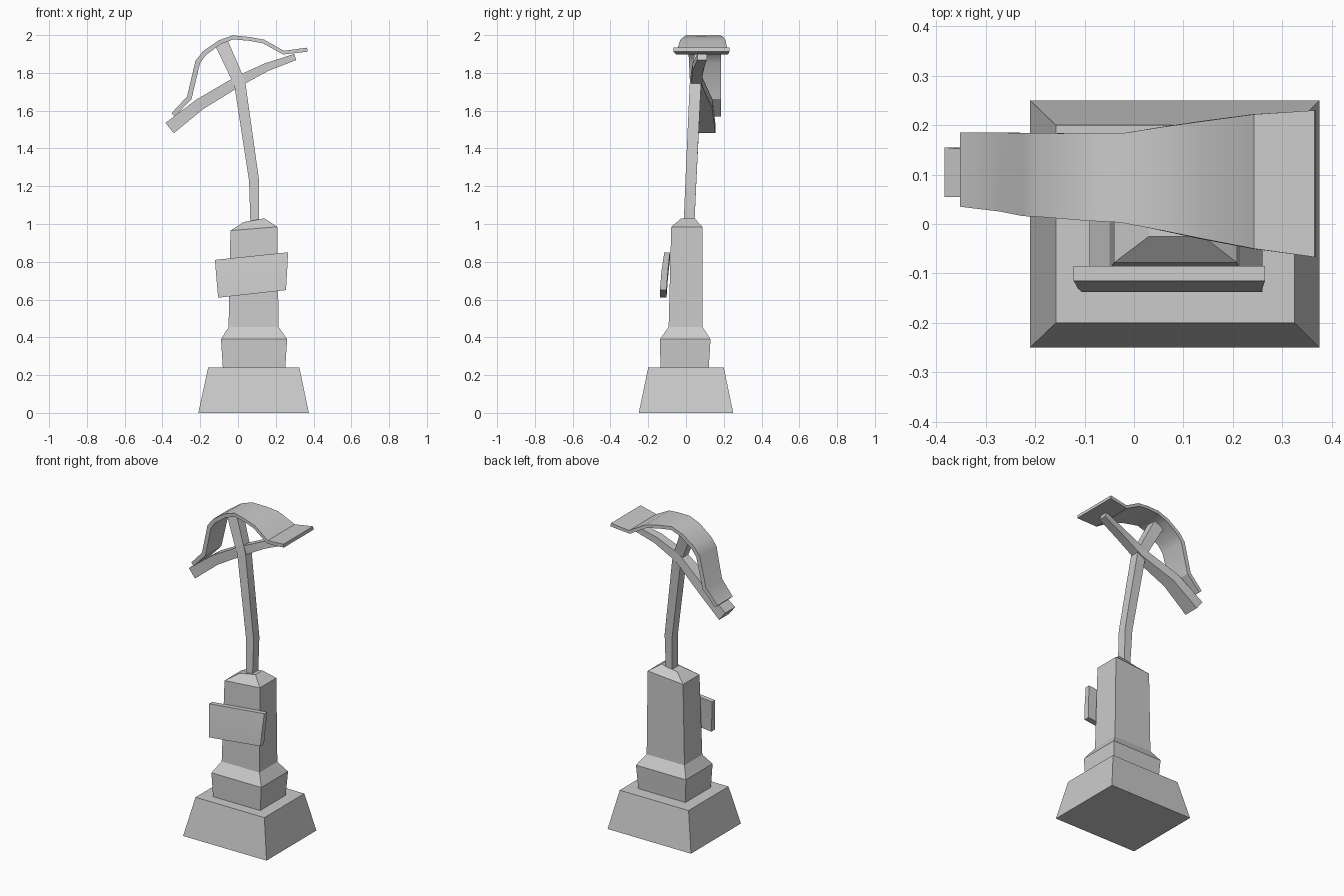
import bpy, bmesh, math
from mathutils import Vector


def loft(name, rings, smooth=False):
    """Join four-cornered rings into a capped solid."""
    bm = bmesh.new()
    loops = [[bm.verts.new(p) for p in ring] for ring in rings]
    for a, b in zip(loops, loops[1:]):
        for i in range(4):
            j = (i + 1) % 4
            bm.faces.new((a[i], a[j], b[j], b[i]))
    bm.faces.new(loops[0][::-1])
    bm.faces.new(loops[-1])
    bmesh.ops.recalc_face_normals(bm, faces=bm.faces)
    mesh = bpy.data.meshes.new(name)
    bm.to_mesh(mesh)
    bm.free()
    obj = bpy.data.objects.new(name, mesh)
    bpy.context.collection.objects.link(obj)
    if smooth:
        bpy.ops.object.select_all(action='DESELECT')
        obj.select_set(True)
        bpy.context.view_layer.objects.active = obj
        bpy.ops.object.shade_smooth_by_angle(angle=math.radians(30))
    return obj


def level(z, x0, x1, y0, y1, tilt=0.0):
    """Rectangular ring around a block; tilt lifts its right side."""
    return [(x0, y0, z - tilt), (x1, y0, z + tilt), (x1, y1, z + tilt), (x0, y1, z - tilt)]


def beam(name, path, smooth=True):
    """Strip swept along an x-z path; points are (x, z, thickness, y0, y1)."""
    pts = [Vector((p[0], p[1])) for p in path]
    rings = []
    for i, (x, z, t, y0, y1) in enumerate(path):
        before = (pts[i] - pts[i - 1]).normalized() if i else None
        after = (pts[i + 1] - pts[i]).normalized() if i < len(pts) - 1 else None
        d = ((before or after) + (after or before)).normalized()
        nx, nz = -d.y * t / 2, d.x * t / 2
        rings.append([(x + nx, y0, z + nz), (x + nx, y1, z + nz),
                      (x - nx, y1, z - nz), (x - nx, y0, z - nz)])
    return loft(name, rings, smooth)


# Tapered foot block
loft("base", [level(0, -0.21, 0.375, -0.25, 0.25),
              level(0.24, -0.158, 0.325, -0.2, 0.2)])

# Stepped pedestal with sloping cap
loft("pedestal", [level(0.235, -0.08, 0.25, -0.135, 0.12),
                  level(0.39, -0.09, 0.26, -0.138, 0.13),
                  level(0.455, -0.05, 0.215, -0.092, 0.087),
                  level(0.975, -0.04, 0.208, -0.078, 0.087, 0.01),
                  level(1.02, 0.03, 0.14, -0.025, 0.045, 0.01)])

# Slightly bowed, crooked sign on the front
loft("plaque", [level(0.63, -0.105, 0.254, -0.138, -0.103, 0.02),
                level(0.73, -0.114, 0.26, -0.13, -0.096, 0.02),
                level(0.83, -0.122, 0.265, -0.115, -0.085, 0.02)], True)

# Bent handle
beam("pole", [(0.088, 1.01, 0.045, -0.012, 0.045),
              (0.085, 1.23, 0.053, -0.003, 0.055),
              (0.01, 1.74, 0.06, 0.02, 0.08),
              (-0.02, 1.81, 0.065, 0.03, 0.09),
              (-0.092, 1.968, 0.072, 0.06, 0.125)])

# Tapering crosspiece
beam("crosspiece", [(-0.362, 1.508, 0.07, 0.055, 0.155),
                    (-0.2, 1.635, 0.062, 0.055, 0.14),
                    (0.0, 1.755, 0.056, 0.025, 0.085),
                    (0.15, 1.83, 0.044, 0.035, 0.09),
                    (0.303, 1.884, 0.034, 0.06, 0.11)])

# Arched sheet, flaring toward the right
beam("arched_sheet", [(-0.343, 1.578, 0.025, 0.035, 0.185),
                      (-0.258, 1.668, 0.027, 0.025, 0.185),
                      (-0.213, 1.858, 0.027, 0.016, 0.184),
                      (-0.177, 1.905, 0.025, 0.014, 0.184),
                      (-0.097, 1.962, 0.023, 0.007, 0.183),
                      (-0.026, 1.988, 0.022, 0.003, 0.183),
                      (0.06, 1.98, 0.02, -0.014, 0.197),
                      (0.136, 1.966, 0.02, -0.03, 0.208),
                      (0.241, 1.907, 0.02, -0.05, 0.222),
                      (0.367, 1.923, 0.021, -0.067, 0.23)])
